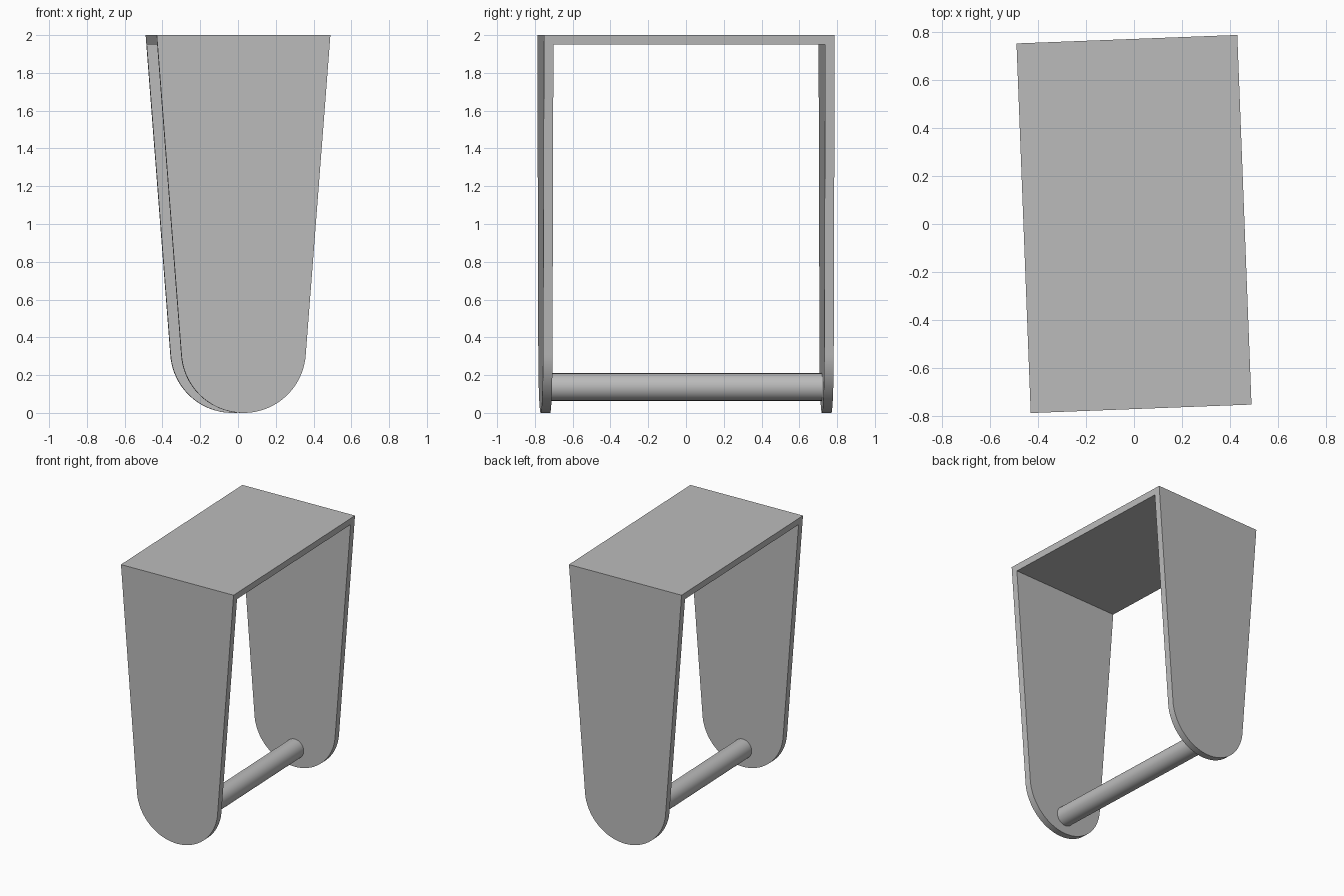
import bpy, bmesh
from math import sin, cos, atan2, pi, radians
from mathutils import Matrix

cube = bpy.data.objects.get("Cube")
if cube:
    bpy.data.objects.remove(cube, do_unlink=True)

TURN = Matrix.Rotation(radians(2.2), 4, "Z")
HEIGHT, HALF_TOP, HALF_DEPTH, WALL = 2.0, 0.46, 0.77, 0.05
FOOT_R = 0.33
ROD_R, ROD_Z = 0.073, 0.137

grey = bpy.data.materials.new("plain grey")
grey.use_nodes = True
grey.diffuse_color = (0.5, 0.5, 0.5, 1)
grey.node_tree.nodes["Principled BSDF"].inputs["Base Color"].default_value = grey.diffuse_color


def make_object(name, bm):
    bmesh.ops.recalc_face_normals(bm, faces=bm.faces)
    mesh = bpy.data.meshes.new(name)
    bm.to_mesh(mesh)
    bm.free()
    mesh.materials.append(grey)
    obj = bpy.data.objects.new(name, mesh)
    bpy.context.collection.objects.link(obj)
    obj.matrix_world = TURN
    return obj


def smooth(obj):
    bpy.ops.object.select_all(action="DESELECT")
    obj.select_set(True)
    bpy.context.view_layer.objects.active = obj
    bpy.ops.object.shade_smooth_by_angle(angle=radians(30))


# Frame: tapered profile with a round foot, extruded front to back
taper = atan2(HALF_TOP - FOOT_R, HEIGHT - FOOT_R)
steps = 48
profile = [(HALF_TOP, HEIGHT), (-HALF_TOP, HEIGHT)]
for i in range(steps + 1):
    a = pi + taper + (pi - 2 * taper) * i / steps
    profile.append((FOOT_R * cos(a), FOOT_R + FOOT_R * sin(a)))

bm = bmesh.new()
face = bm.faces.new([bm.verts.new((x, -HALF_DEPTH, z)) for x, z in profile])
swept = bmesh.ops.extrude_face_region(bm, geom=[face])["geom"]
bmesh.ops.translate(bm, vec=(0, 2 * HALF_DEPTH, 0),
                    verts=[v for v in swept if isinstance(v, bmesh.types.BMVert)])
frame = make_object("frame", bm)

# Opening under the top panel leaves the two side plates
bm = bmesh.new()
bmesh.ops.create_cube(bm, size=2)
bmesh.ops.scale(bm, vec=(1, HALF_DEPTH - WALL, HEIGHT / 2), verts=bm.verts)
bmesh.ops.translate(bm, vec=(0, 0, HEIGHT / 2 - WALL), verts=bm.verts)
cutter = make_object("opening_cutter", bm)
cutter.hide_render = True
cut = frame.modifiers.new("opening", "BOOLEAN")
cut.operation = "DIFFERENCE"
cut.solver = "EXACT"
cut.object = cutter
bpy.context.view_layer.objects.active = frame
bpy.ops.object.modifier_apply(modifier=cut.name)
bpy.data.objects.remove(cutter, do_unlink=True)
smooth(frame)

# Round rod between the feet
bm = bmesh.new()
bmesh.ops.create_cone(bm, cap_ends=True, segments=48, radius1=ROD_R, radius2=ROD_R,
                      depth=2 * (HALF_DEPTH - WALL) + 0.02,
                      matrix=Matrix.Translation((0, 0, ROD_Z)) @ Matrix.Rotation(pi / 2, 4, "X"))
smooth(make_object("rod", bm))
